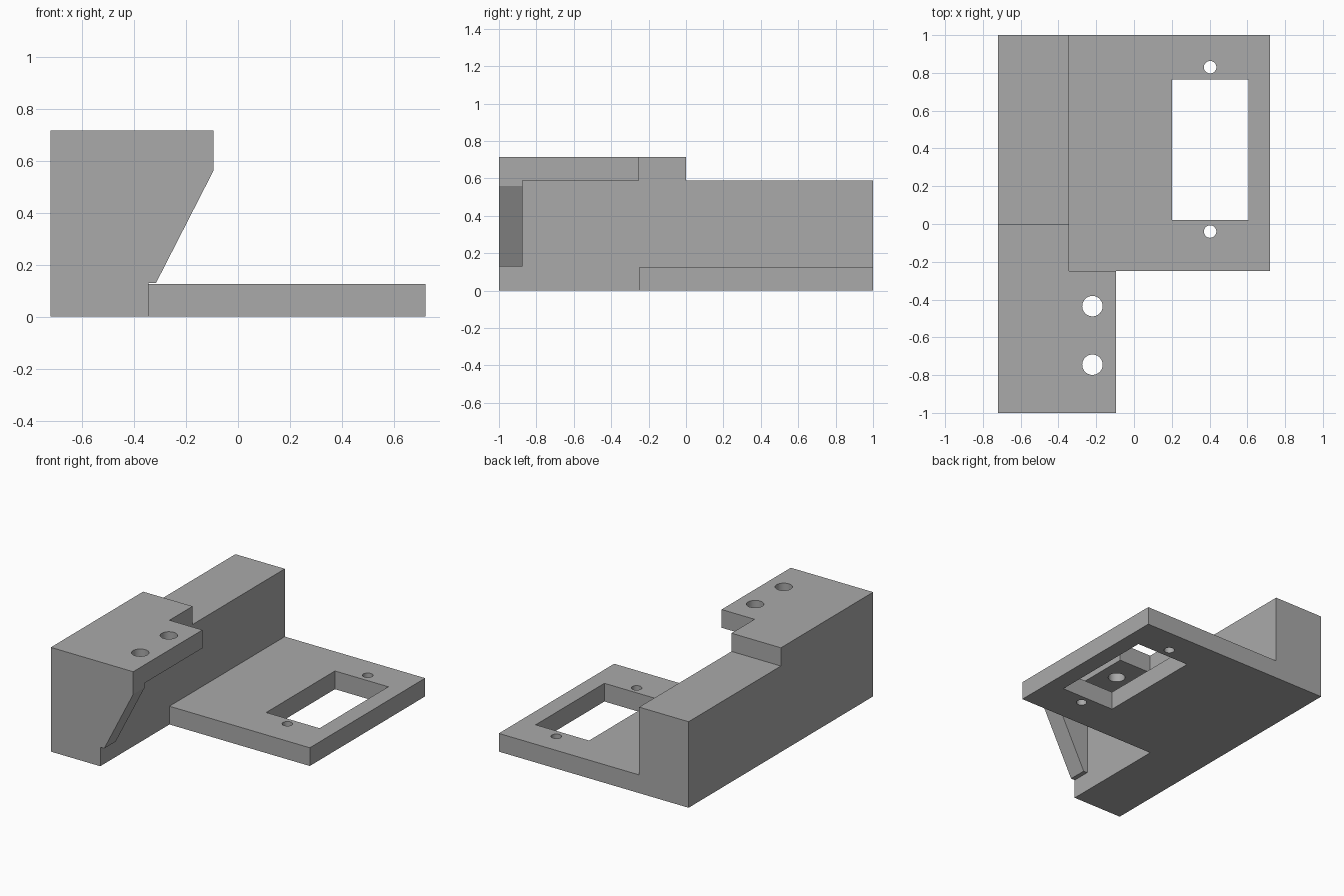
import bpy
import bmesh
from mathutils import Vector

cube = bpy.data.objects.get("Cube")
if cube:
    bpy.data.objects.remove(cube, do_unlink=True)

grey = bpy.data.materials.new("plain_grey")
grey.use_nodes = True
colour = (0.4, 0.4, 0.4, 1)
grey.diffuse_color = colour
grey.node_tree.nodes["Principled BSDF"].inputs["Base Color"].default_value = colour


def prism(name, outline, along):
    """Extrude a closed 3D outline along a vector."""
    bm = bmesh.new()
    face = bm.faces.new([bm.verts.new(p) for p in outline])
    new = bmesh.ops.extrude_face_region(bm, geom=[face])["geom"]
    verts = [v for v in new if isinstance(v, bmesh.types.BMVert)]
    bmesh.ops.translate(bm, verts=verts, vec=Vector(along))
    bmesh.ops.recalc_face_normals(bm, faces=bm.faces)
    mesh = bpy.data.meshes.new(name)
    bm.to_mesh(mesh)
    bm.free()
    mesh.materials.append(grey)
    obj = bpy.data.objects.new(name, mesh)
    bpy.context.collection.objects.link(obj)
    return obj


def box(name, x0, x1, y0, y1, z0, z1):
    base = [(x0, y0, z0), (x1, y0, z0), (x1, y1, z0), (x0, y1, z0)]
    return prism(name, base, (0, 0, z1 - z0))


def combine(target, tool, operation):
    """Apply a boolean and discard the tool object."""
    mod = target.modifiers.new(operation.lower(), "BOOLEAN")
    mod.operation = operation
    mod.solver = "EXACT"
    mod.object = tool
    bpy.context.view_layer.objects.active = target
    bpy.ops.object.modifier_apply(modifier=mod.name)
    bpy.data.objects.remove(tool, do_unlink=True)


def drill(target, x, y, z, radius):
    bpy.ops.mesh.primitive_cylinder_add(vertices=48, radius=radius, depth=0.4,
                                        location=(x, y, z))
    tool = bpy.context.object
    tool.data.materials.append(grey)
    combine(target, tool, "DIFFERENCE")


LEFT, WALL, SHELF, RIGHT = -0.72, -0.345, -0.095, 0.72
PLATE_Y, PLATE_Z = -0.25, 0.125
WALL_Z, TOP = 0.59, 0.715

# Upright wall with its raised front half
side = [(-1, 0), (1, 0), (1, WALL_Z), (0, WALL_Z), (0, TOP), (-1, TOP)]
wall = prism("wall_bracket", [(LEFT, y, z) for y, z in side], (WALL - LEFT, 0, 0))

# Overhanging shelf and the sloped gusset under its front end
shelf = box("shelf", WALL, SHELF, -1, PLATE_Y, WALL_Z, TOP)
combine(wall, shelf, "UNION")
slope = [(WALL, 0.13), (-0.315, 0.13), (SHELF, 0.56), (SHELF, TOP), (WALL, TOP)]
gusset = prism("gusset", [(x, -1, z) for x, z in slope], (0, 0.125, 0))
combine(wall, gusset, "UNION")

# Two screw holes through the shelf
for y in (-0.745, -0.435):
    drill(wall, -0.22, y, 0.65, 0.054)

# Base plate with a rectangular window and two small screw holes
plate = box("base_plate", WALL, RIGHT, PLATE_Y, 1, 0, PLATE_Z)
window = box("window_cutter", 0.2, 0.605, 0.02, 0.765, -0.1, 0.3)
combine(plate, window, "DIFFERENCE")
for y in (-0.04, 0.83):
    drill(plate, 0.403, y, 0.06, 0.033)

# Round the hole walls, keep every other edge sharp
for obj in (wall, plate):
    bpy.ops.object.select_all(action="DESELECT")
    obj.select_set(True)
    bpy.context.view_layer.objects.active = obj
    bpy.ops.object.shade_smooth_by_angle(angle=0.35)
